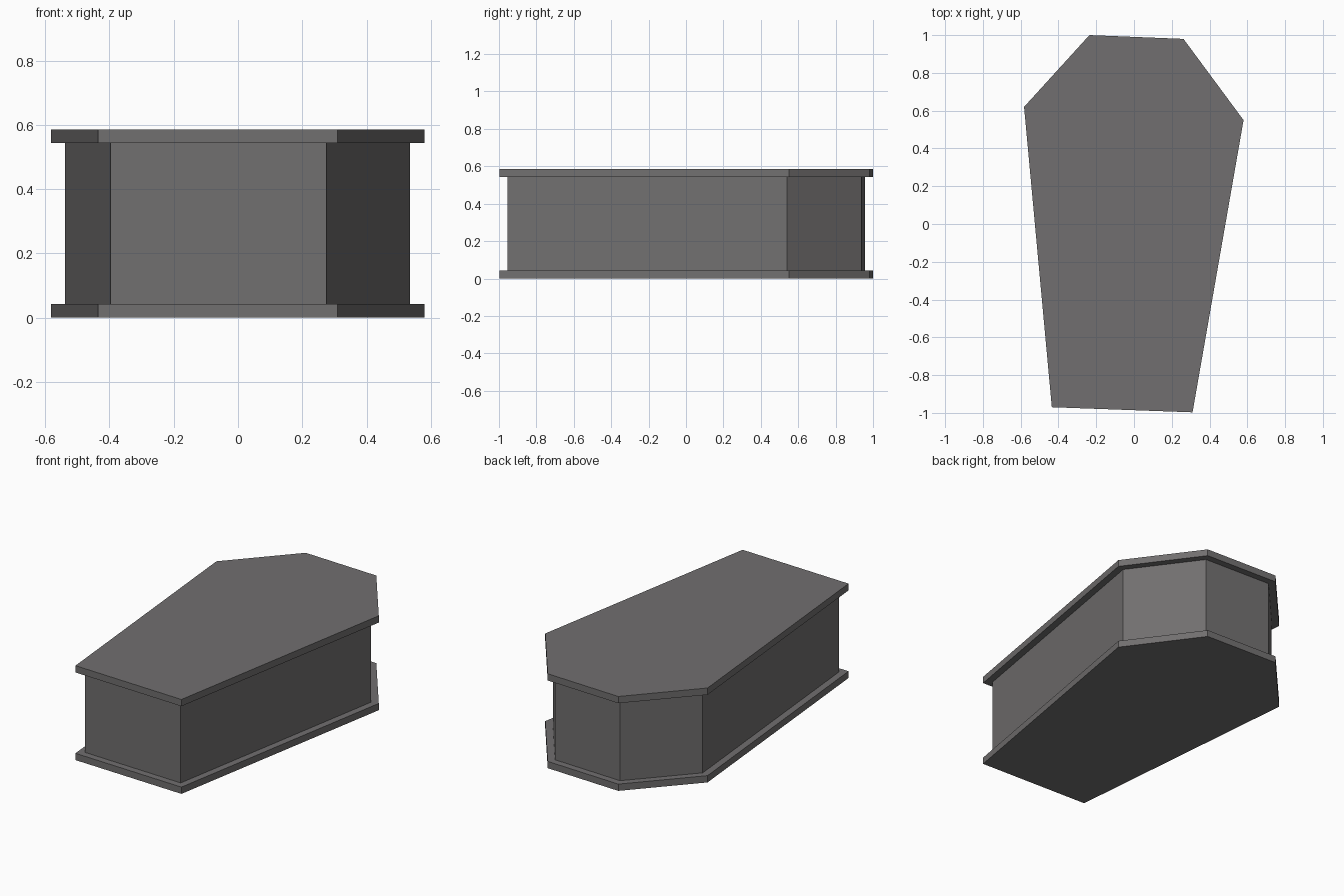
import bpy, bmesh
from mathutils import Vector

if "Cube" in bpy.data.objects:
    bpy.data.objects.remove(bpy.data.objects["Cube"])

# Six-sided tapered outline, counter-clockwise
OUTLINE = [(-0.435, -0.97), (0.31, -0.997), (0.58, 0.55),
           (0.262, 0.98), (-0.236, 1.0), (-0.582, 0.62)]

grey = bpy.data.materials.new("dark grey")
grey.diffuse_color = (0.165, 0.159, 0.160, 1)
grey.use_nodes = True
grey.node_tree.nodes["Principled BSDF"].inputs["Base Color"].default_value = grey.diffuse_color


def inset(points, d):
    """Move every edge of a convex outline inward by d."""
    pts = [Vector(p) for p in points]
    result = []
    for i, p in enumerate(pts):
        a = (p - pts[i - 1]).normalized()
        b = (pts[(i + 1) % len(pts)] - p).normalized()
        na, nb = Vector((-a.y, a.x)), Vector((-b.y, b.x))
        result.append(p + (na + nb) * d / (1 + na.dot(nb)))
    return result


def prism(name, points, z0, z1):
    bm = bmesh.new()
    base = bm.faces.new([bm.verts.new((p[0], p[1], z0)) for p in points])
    top = bmesh.ops.extrude_face_region(bm, geom=[base], use_keep_orig=True)
    verts = [g for g in top["geom"] if isinstance(g, bmesh.types.BMVert)]
    bmesh.ops.translate(bm, verts=verts, vec=(0, 0, z1 - z0))
    bmesh.ops.recalc_face_normals(bm, faces=bm.faces)
    mesh = bpy.data.meshes.new(name)
    bm.to_mesh(mesh)
    bm.free()
    mesh.materials.append(grey)
    obj = bpy.data.objects.new(name, mesh)
    bpy.context.collection.objects.link(obj)
    return obj


# Base plate, recessed walls and overhanging lid
prism("base_plate", OUTLINE, 0.0, 0.042)
prism("box_walls", inset(OUTLINE, 0.042), 0.042, 0.543)
prism("lid", OUTLINE, 0.543, 0.585)
